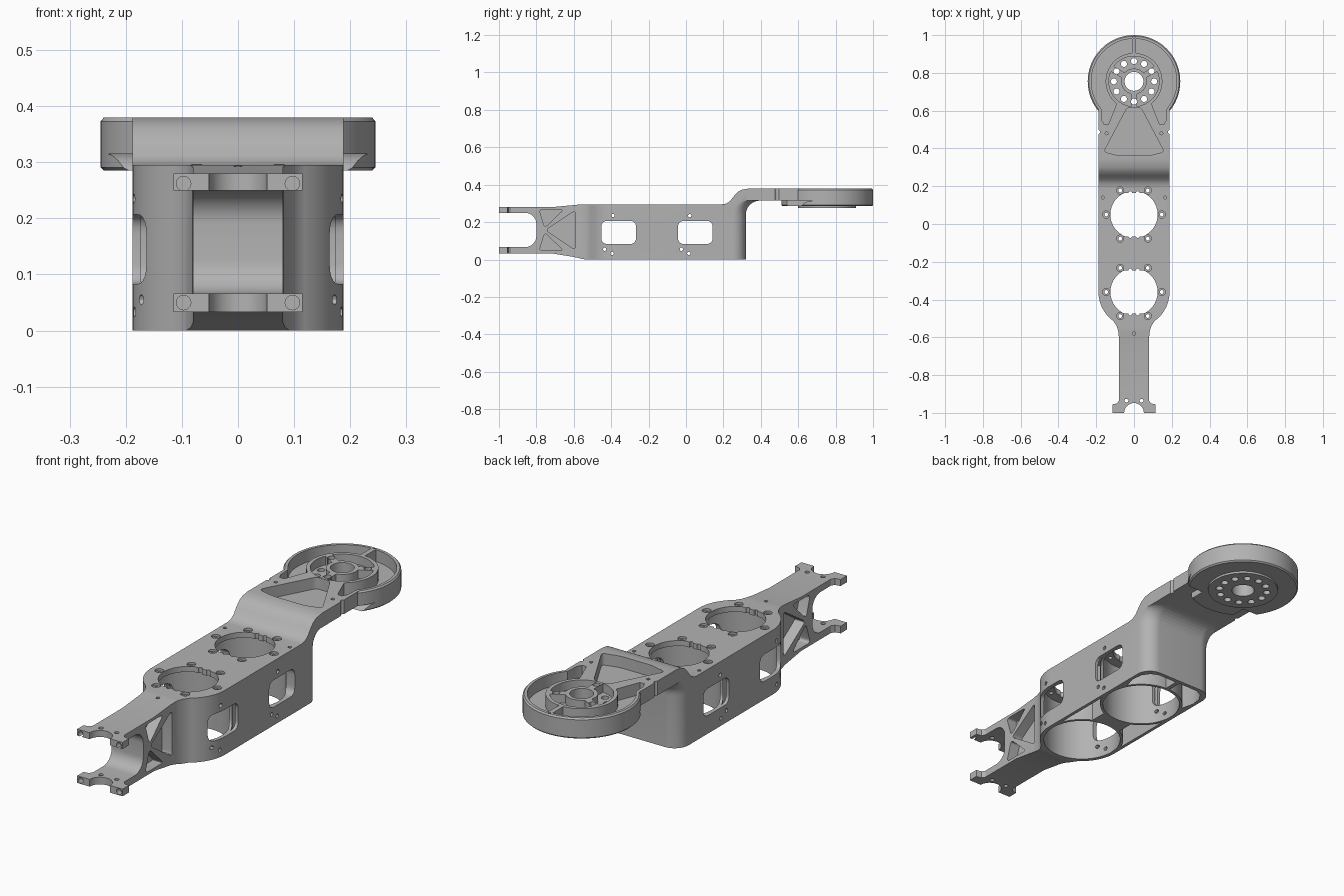
import bpy, bmesh
from math import sin, cos, pi, radians
from mathutils import Vector

if "Cube" in bpy.data.objects:
    bpy.data.objects.remove(bpy.data.objects["Cube"])

grey = bpy.data.materials.new("machined_grey")
grey.use_nodes = True
tone = (0.45, 0.45, 0.45, 1)
grey.diffuse_color = tone
grey.node_tree.nodes["Principled BSDF"].inputs["Base Color"].default_value = tone

HEAD = 0.755             # y of the round head
BAYS = (-0.36, 0.05)     # y of the two round motor bays


def arc(cx, cy, r, a0, a1, n=24):
    angles = [radians(a0 + (a1 - a0) * i / n) for i in range(n + 1)]
    return [(cx + r * cos(a), cy + r * sin(a)) for a in angles]


def circle(cx, cy, r, n=48):
    return arc(cx, cy, r, 0, 360, n)[:-1]


def rounded(points, r, n=5):
    """Round every corner of a polygon with a short quadratic curve."""
    out = []
    for i, p in enumerate(points):
        p = Vector(p)
        a = Vector(points[i - 1]) - p
        b = Vector(points[(i + 1) % len(points)]) - p
        a, b = p + a.normalized() * r, p + b.normalized() * r
        for k in range(n + 1):
            t = k / n
            out.append(tuple(a * (1 - t) ** 2 + p * 2 * t * (1 - t) + b * t * t))
    return out


def flip(points, s):
    return [(s * x, y) for x, y in points]


def loft(name, outline, levels, axis="z"):
    """Stack an outline through levels of (height, scale, shift)."""
    place = {"z": lambda u, v, h: (u, v, h),
             "x": lambda u, v, h: (h, u, v),
             "y": lambda u, v, h: (u, h, v)}[axis]
    bm = bmesh.new()
    rings = [[bm.verts.new(place(u * k, v * k + d, h)) for u, v in outline]
             for h, k, d in levels]
    count = len(outline)
    for low, high in zip(rings, rings[1:]):
        for i in range(count):
            j = (i + 1) % count
            bm.faces.new((low[i], low[j], high[j], high[i]))
    bm.faces.new(rings[0])
    bm.faces.new(rings[-1])
    bmesh.ops.recalc_face_normals(bm, faces=bm.faces)
    mesh = bpy.data.meshes.new(name)
    bm.to_mesh(mesh)
    bm.free()
    mesh.materials.append(grey)
    obj = bpy.data.objects.new(name, mesh)
    bpy.context.collection.objects.link(obj)
    return obj


def prism(name, outline, h0, h1, axis="z"):
    return loft(name, outline, [(h0, 1, 0), (h1, 1, 0)], axis)


# Side profile: fork, neck, body and raised arm
profile = [(-1, .28), (-.72, .28), (-.56, .295), (.19, .295), (.215, .299), (.235, .312),
           (.255, .338), (.275, .36), (.3, .374), (.34, .38), (.62, .38), (.62, .315)]
profile += arc(.395, .24, .075, 90, 180, 8)
profile += [(.32, 0), (-.54, 0), (-.6, .014), (-.72, .033), (-1, .033), (-1, .066)]
profile += arc(-.86, .126, .06, -90, 0, 8) + arc(-.86, .19, .06, 0, 90, 8) + [(-1, .25)]
link = prism("arm_link", profile, -.3, .3, "x")

# Plan outline: prongs, neck, rounded front of the body
half = [(.115, -1), (.115, -.955), (.09, -.95), (.08, -.935), (.08, -.6), (.084, -.565),
        (.093, -.538)] + arc(0, BAYS[0], .188, -54, 0, 16) + [(.188, .7)]
plan = prism("plan_outline", half + flip(half, -1)[::-1], -.1, .5)

# Round head with a raised pad underneath
pad = .155 / .245
disc = loft("head_disc", circle(0, 0, .245, 96),
            [(.275, pad, HEAD), (.285, pad, HEAD), (.285, .975, HEAD), (.291, 1, HEAD),
             (.373, 1, HEAD), (.38, .975, HEAD)])

cuts = []


def cut(outline, h0, h1, axis="z"):
    cuts.append(prism("cutter", outline, h0, h1, axis))


# Fork: arch between the prongs, end and top screw holes
cut(circle(0, -1, .052), -.1, .4)
for s in (1, -1):
    cut(circle(s * .04, -.935, .01, 16), -.1, .4)
    for z in (.262, .05):
        cut(circle(s * .097, z, .013, 20), -1.1, -.975, "y")

# Neck: triangular lightening pockets on both sides
triangles = ([(-.785, .267), (-.655, .267), (-.755, .17)],
             [(-.785, .047), (-.655, .047), (-.755, .144)],
             [(-.75, .157), (-.592, .262), (-.592, .052)])
for tri in triangles:
    for s in (1, -1):
        cut(rounded(tri, .02), s * .03, s * .2, "x")

# Motor bays: open below, smaller opening and screw seats on top
for y in BAYS:
    cut(circle(0, y, .17, 64), -.1, .27)
    opening = [(u, max(-.115, min(.115, v))) for u, v in circle(0, 0, .125, 64)]
    cut([(u, v + y) for u, v in opening], .2, .4)
    for s in (1, -1):
        for x in (-.02, .02):
            cut(circle(x, y + s * .115, .009, 12), .2, .4)
    for i in range(6):
        a = i * pi / 3
        x, v = .147 * cos(a), y + .147 * sin(a)
        cut(circle(x, v, .019, 20), .285, .4)
        cut(circle(x, v, .01, 16), .2, .4)
    # Side windows and small side holes
    window = [(y - .093, .083), (y + .093, .083), (y + .093, .207), (y - .093, .207)]
    cut(rounded(window, .035), -.3, .3, "x")
    for dy, z in ((-.03, .235), (-.075, .055), (-.035, .033)):
        cut(circle(y + dy, z, .009, 12), -.3, .3, "x")

for s in (1, -1):
    # Hollows beside the bays and in the rear corners
    hollow = (arc(0, BAYS[0], .183, 19, 65, 10) + arc(0, BAYS[1], .183, -65, -19, 10))
    cut(flip([(min(x, .173), y) for x, y in hollow], s), -.1, .26)
    corner = arc(0, BAYS[1], .183, 87, 30, 12) + [(.173, .2), (.168, .25), (.145, .285),
                                                 (.11, .302), (.01, .302)]
    cut(flip(corner, s), -.1, .25)
    # Rounded rear corners that follow the fillet under the raised arm
    spandrel = arc(.118, .25, .07, 0, 90, 10) + [(.118, .6), (.3, .6), (.3, .25)]
    levels = [(-.1, 1, 0)] + [(.24 + .0745 * sin(t), 1, .075 * (1 - cos(t)))
                              for t in [i * pi / 16 for i in range(9)]]
    cuts.append(loft("cutter", flip(spandrel, s), levels))
    # Arm notch and small holes on top
    cut(circle(s * .192, .487, .012, 16), .2, .5)
    cut(circle(s * .145, .48, .008, 12), .35, .5)
    cut(circle(s * .165, .14, .008, 12), .28, .5)
    # Curved pocket around the head
    pocket = (arc(0, HEAD, .226, 87, -40, 36) + [(.17, .55), (.158, .527), (.136, .527)]
              + arc(0, HEAD, .15, -52, 86, 36))
    cut(flip(pocket, s), .325, .5)

# Fan-shaped pocket in the raised arm
fan = [(-.16, .382), (-.08, .362), (.08, .362), (.16, .382), (.035, .618), (-.035, .618)]
cut(rounded(fan, .02), .327, .5)
cut(circle(0, -.58, .008, 12), .28, .5)

# Hub: three shallow pockets, centre bore and ring of holes
for i in range(3):
    a = 30 + 120 * i
    cut(arc(0, HEAD, .133, a + 7, a + 113) + arc(0, HEAD, .068, a + 107, a + 13), .34, .5)
cut(circle(0, HEAD, .05), .2, .5)
for i in range(12):
    a = i * pi / 6
    cut(circle(.107 * cos(a), HEAD + .107 * sin(a), .016, 20), .2, .5)
cut(circle(0, HEAD + .234, .006, 12), .36, .5)

# Combine everything into one casting
steps = [(plan, "INTERSECT"), (disc, "UNION")] + [(c, "DIFFERENCE") for c in cuts]
for helper, operation in steps:
    mod = link.modifiers.new("shape", "BOOLEAN")
    mod.object = helper
    mod.operation = operation
    mod.solver = "EXACT"
bpy.context.view_layer.update()
graph = bpy.context.evaluated_depsgraph_get()
result = bpy.data.meshes.new_from_object(link.evaluated_get(graph))
link.modifiers.clear()
link.data = result
for helper, operation in steps:
    bpy.data.objects.remove(helper)

for o in bpy.context.selected_objects:
    o.select_set(False)
link.select_set(True)
bpy.context.view_layer.objects.active = link
bpy.ops.object.shade_smooth_by_angle(angle=radians(30))
